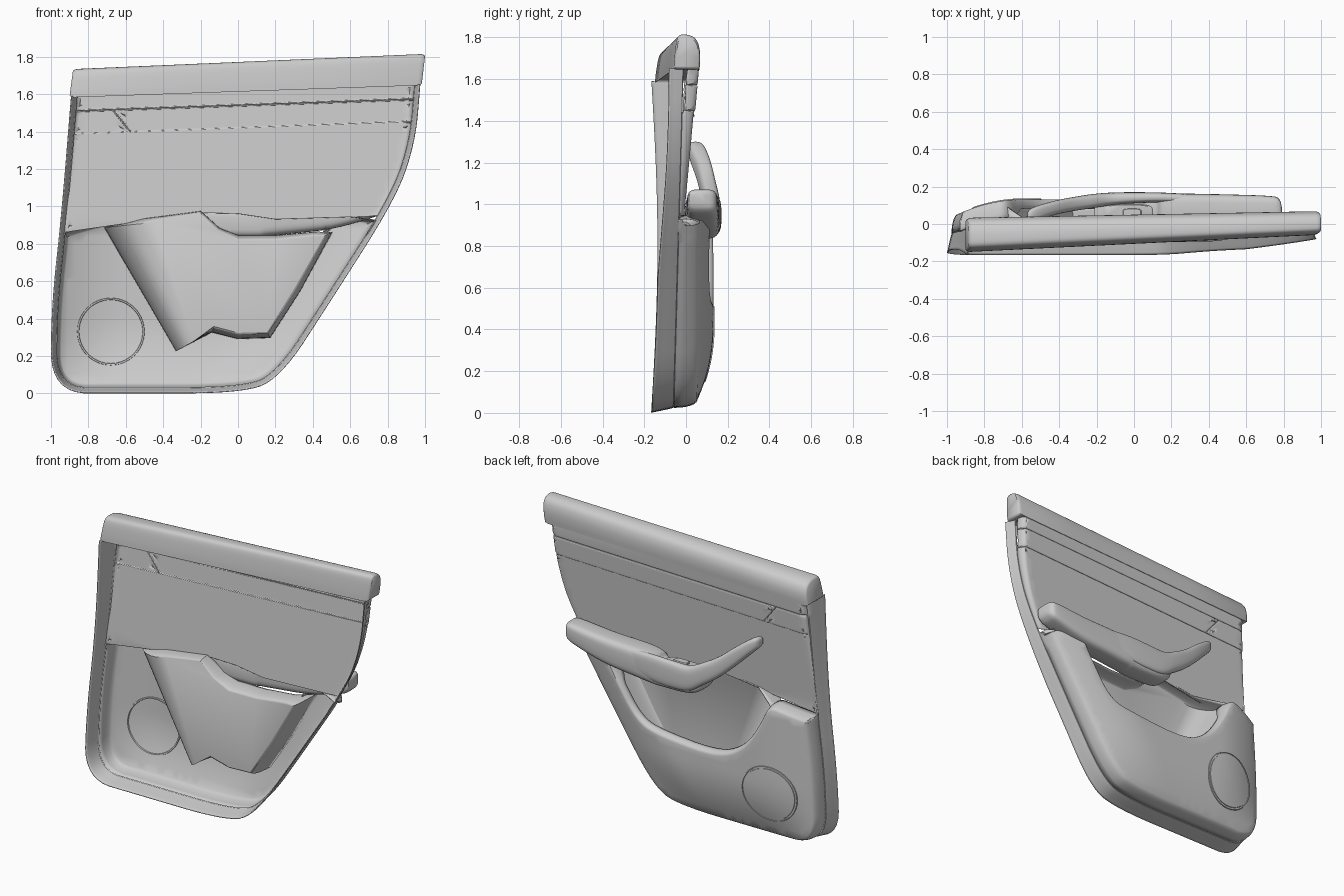
import bpy, bmesh
from math import ceil, cos, sin, pi, sqrt
from mathutils import Vector as V
from mathutils.geometry import delaunay_2d_cdt
from mathutils.kdtree import KDTree

if "Cube" in bpy.data.objects:
    bpy.data.objects.remove(bpy.data.objects["Cube"])


# ---------- 2D helpers (outlines live in the x-z plane, counter-clockwise) ----------
def chaikin(pts, it=3):
    pts = [V(p) for p in pts]
    for _ in range(it):
        out = [pts[0]]
        for a, b in zip(pts, pts[1:]):
            out += [a.lerp(b, .25), a.lerp(b, .75)]
        pts = out + [pts[-1]]
    return pts


def dense(pts, step=.03, closed=False):
    pts, out = [V(p) for p in pts], []
    for i in range(len(pts) - (0 if closed else 1)):
        a, b = pts[i], pts[(i + 1) % len(pts)]
        n = max(1, ceil((b - a).length / step))
        out += [a.lerp(b, k / n) for k in range(n)]
    return out if closed else out + [pts[-1]]


def offset(pts, d, closed=False):
    out, n = [], len(pts)
    for i, p in enumerate(pts):
        a = pts[i - 1] if closed or i else p
        b = pts[(i + 1) % n] if closed or i < n - 1 else p
        t1, t2 = (p - a), (b - p)
        t1 = t1.normalized() if t1.length > 1e-6 else t2.normalized()
        t2 = t2.normalized() if t2.length > 1e-6 else t1
        t = (t1 + t2).normalized()
        out.append(p + V((-t.y, t.x)) * d / max(.65, t.dot(t1)))
    return out


def clamp(t):
    return min(1, max(0, t))


def roll(d, w):
    return 1 - sqrt(1 - (1 - clamp(d / w)) ** 2)


# ---------- mesh helpers ----------
def finish(name, bm, thick=0, face_y=None, angle=35):
    bmesh.ops.remove_doubles(bm, verts=bm.verts, dist=.0004)
    bmesh.ops.recalc_face_normals(bm, faces=bm.faces)
    if face_y and sum(f.normal.y * f.calc_area() for f in bm.faces) * face_y < 0:
        bmesh.ops.reverse_faces(bm, faces=bm.faces)
    me = bpy.data.meshes.new(name)
    bm.to_mesh(me)
    bm.free()
    ob = bpy.data.objects.new(name, me)
    bpy.context.collection.objects.link(ob)
    if thick:
        m = ob.modifiers.new("thickness", 'SOLIDIFY')
        m.thickness, m.offset = thick, -1
    bpy.ops.object.select_all(action='DESELECT')
    bpy.context.view_layer.objects.active = ob
    ob.select_set(True)
    bpy.ops.object.shade_smooth_by_angle(angle=angle * pi / 180)


def loft(name, rings, closed=True, caps=True, thick=0, face_y=None, angle=35):
    bm = bmesh.new()
    vs = [[bm.verts.new(p) for p in r] for r in rings]
    n = len(rings[0])
    for a, b in zip(vs, vs[1:]):
        for i in range(n if closed else n - 1):
            j = (i + 1) % n
            bm.faces.new((a[i], a[j], b[j], b[i]))
    if caps:
        bm.faces.new(vs[-1])
        if caps != 'end':
            bm.faces.new(vs[0])
    finish(name, bm, thick, face_y, angle)


def panel(name, outline, yfunc, insets, thick=.006):
    """Sheet filling an outline: edge rings, gridded middle, depth from yfunc(x, z, inset)."""
    bm = bmesh.new()
    n, prev = len(outline), None
    for d in insets:
        pts = offset(outline, d, True)
        ring = [bm.verts.new((p.x, yfunc(p.x, p.y, d), p.y)) for p in pts]
        for i in range(n if prev else 0):
            bm.faces.new((prev[i], prev[(i + 1) % n], ring[(i + 1) % n], ring[i]))
        prev = ring
    grid = [V((i * .035, k * .035)) for i in range(-28, 29) for k in range(1, 48)]
    grid = [g for g in grid if min((g - p).length_squared for p in pts) > .0004]
    co, _, faces, *_ = delaunay_2d_cdt(pts + grid, [], [list(range(n))], 1, 1e-5)
    mid = [bm.verts.new((p.x, yfunc(p.x, p.y, insets[-1]), p.y)) for p in co]
    for f in faces:
        bm.faces.new([mid[i] for i in f])
    bmesh.ops.delete(bm, geom=[v for v in bm.verts if not v.link_faces], context='VERTS')
    finish(name, bm, thick, 1)


# ---------- shared outline and depth functions ----------
edge = dense(chaikin([(-.893, 1.59), (-.945, .95), (-1, .45), (-1, 0), (-.6, 0), (.0, 0), (.22, .07),
                      (.5, .5), (.85, 1.05), (.95, 1.35), (.975, 1.65)]))
inner = offset(edge, .024)
fine = dense(inner, .002)
tree = KDTree(len(fine))
for k, p in enumerate(fine):
    tree.insert((p.x, p.y, 0), k)
tree.balance()


def dist(x, z):
    return tree.find((x, z, 0))[2]


def side(z, sgn):
    return min((p for p in fine if p.x * sgn > .2), key=lambda p: abs(p.y - z)).x


def flange_y(x, z):
    return -.058 + .028 * z


def back_y(x, z):
    t = clamp((x - .2) / .8)
    return -.165 + .09 * t ** 1.5 + .03 * sin(pi * min(1, z / 1.6)) * (1 - min(1, t * 2))


def lower_face(x, z):
    b = 1
    for d in (x + .97, z - .03, (-(x - .3) * .77 + (z - .2) * .5) / .918):
        b *= 1 - (1 - clamp(d / .38)) ** 2
    return .04 + .092 * b


def upper_face(x, z):
    t = clamp((1.62 - z) / .7)
    return .036 + .018 * x - .06 * t


def lower_y(x, z, i):
    f = lower_face(x, z)
    lip_drop = (.05 + .06 * clamp((z - .76) / .1)) * roll(i, .028)
    return f - max((f - flange_y(x, z)) * roll(dist(x, z), .028), lip_drop)


def upper_y(x, z, i, lift=0.0, drop=0.0):
    f = upper_face(x, z) + lift - drop * roll(i, .008)
    return f - (f - flange_y(x, z)) * roll(dist(x, z), .028)


# ---------- rear flange around the sides and bottom ----------
rings = []
for d, t in ((0, 0), (.004, .12), (.01, .4), (.018, .75), (.024, .96), (.03, 1)):
    rings.append([(p.x, back_y(p.x, p.y) * (1 - t) + flange_y(p.x, p.y) * t, p.y) for p in offset(edge, d)])
loft("rear_flange", rings, closed=False, caps=False, thick=.006)

# ---------- lower trim with pocket lip ----------
body = [p for p in inner if p.y < (.87 if p.x < 0 else .93)]
lip = chaikin([body[-1], (.62, .95), (.5, .95), (.42, .8), (.27, .57), (.1, .53), (-.3, .5), (-.48, .58),
               (-.6, .74), (-.67, .93), (-.8, .9), body[0]])
RINGS = (0, .002, .006, .012, .019, .028)
panel("lower_trim", dense(body + lip[1:-1], closed=True), lower_y, RINGS)


# ---------- upper trim, belt inserts and the strip under the sill ----------
def line0(x): return 1.632 + .034 * x
def line1(x): return 1.54 + .035 * x
def line2(x): return 1.418 + .0375 * x


up = [p for p in inner if p.x < 0 and .845 < p.y < line2(p.x) - .01]
ur = [p for p in inner if p.x > 0 and .93 < p.y < line2(p.x) - .01]
zl, zr = line2(-.85), line2(.91)
ends = [V((side(zr, 1), zr)), V((side(zl, -1), zl))]
panel("upper_panel", dense([V((-.2, .965)), V((.0, .96)), V((.2, .93))] + ur + ends + up, closed=True),
      upper_y, RINGS)


def strip(name, lo, hi, x0, x1, top0, top1):
    q = [(x0, lo(x0)), (x1, lo(x1)), (top1, hi(top1)), (top0, hi(top0))]
    panel(name, dense(q, closed=True), lambda x, z, i: upper_y(x, z, i, .007, .008),
          (0, .002, .005, .009, .018, .028))


L, R = side, lambda z: side(z, 1)
strip("belt_insert_main", lambda x: line2(x) - .003, line1, -.571, R(1.452), -.668, R(1.573))
strip("belt_insert_end", lambda x: line2(x) - .003, line1, side(1.384, -1), -.571, side(1.51, -1), -.668)
strip("belt_upper_strip", line1, line0, side(1.51, -1), R(1.573), side(1.59, -1), R(1.645))

# ---------- window sill cap ----------
sec = chaikin([(0, 0), (.02, .3), (.1, .85), (.2, .99), (.4, 1.01), (.65, .98), (.88, .86), (.99, .6),
               (1.01, .3), (.98, 0)], 2)
rings = []
for t, s in ((0, .86), (.003, .94), (.012, 1), (.25, 1), (.5, 1), (.75, 1), (.988, 1), (.997, .94), (1, .86)):
    y0, y1 = -.15 + .092 * t, .032 + .036 * t
    z0, z1 = 1.582 + .065 * t, 1.733 + .081 * t
    rings.append([(-.9 + 1.883 * t + .017 * p.y, y0 + (y1 - y0) * (.5 + (p.x - .5) * s),
                   z0 + (z1 - z0) * (.5 + (p.y - .5) * s)) for p in sec])
loft("sill_cap", rings, angle=50)

# ---------- storage pocket tub behind the lip, its top tucked under the armrest ----------
front = [(-.71, .885), (-.33, .23), (-.14, .33), (0, .295), (.17, .3), (.33, .55), (.5, .86),
         (.42, .86), (.2, .84), (.0, .84), (-.1, .88), (-.2, .97), (-.5, .93)]
rear = [(-.52, .905), (-.24, .28), (-.13, .36), (0, .325), (.155, .33), (.3, .56), (.46, .84),
        (.4, .84), (.2, .815), (.0, .815), (-.11, .87), (-.2, .96), (-.45, .92)]
rings = []
for k in range(9):
    t = sin(k / 8 * pi / 2)
    r = []
    for i, (a, b) in enumerate(zip(front, rear)):
        p = V(a).lerp(V(b), 1 - sqrt(max(0, 1 - t * t)))
        y0 = lower_face(*a) - .008 if i < 7 else .01 if 7 <= i < 11 else upper_face(a[0], .95)
        y1 = -.095 + .018 * b[0]
        r.append((p.x, y0 + (y1 - y0) * t, p.y))
    rings.append(r)
loft("pocket_tub", rings, caps='end', thick=.005, face_y=1, angle=30)


# ---------- armrest and pull handle ----------
def bar(name, stations, power=.5, sub=5, n=32):
    st, full = [V(s) for s in stations], []
    for i in range(len(st) - 1):
        p0, p1, p2, p3 = st[max(0, i - 1)], st[i], st[i + 1], st[min(len(st) - 1, i + 2)]
        for k in range(sub):
            t = k / sub
            full.append(p1 + (p2 - p0) * .5 * t + (p0 - p1 * 2.5 + p2 * 2 - p3 * .5) * t * t
                        + (p1 * 1.5 - p2 * 1.5 + (p3 - p0) * .5) * t ** 3)
    full.append(st[-1])
    rings = []
    for x, y0, y1, z0, z1 in full:
        r = []
        for k in range(n):
            c, s = cos(2 * pi * k / n), sin(2 * pi * k / n)
            r.append((x, (y0 + y1) / 2 + (y1 - y0) / 2 * abs(c) ** power * (1 if c > 0 else -1),
                      (z0 + z1) / 2 + (z1 - z0) / 2 * abs(s) ** power * (1 if s > 0 else -1)))
        rings.append(r)
    loft(name, rings, angle=45)


bar("armrest_body", [(.79, .015, .09, 1.0, 1.055), (.775, .01, .135, .97, 1.068), (.72, .006, .15, .94, 1.07),
                     (.5, .0, .158, .88, 1.05), (.25, -.005, .163, .85, 1.04), (.15, -.005, .163, .84, 1.02),
                     (.1, -.005, .155, .835, .985), (-.1, -.01, .15, .84, .985), (-.18, -.01, .13, .87, .985),
                     (-.21, .0, .1, .92, .975)])
bar("pull_handle", [(.3, .11, .16, .9, 1.03), (.15, .115, .168, .87, 1.035), (0, .11, .17, .86, 1.03),
                    (-.12, .1, .168, .87, 1.03), (-.22, .085, .16, .93, 1.075), (-.32, .07, .145, 1.0, 1.135),
                    (-.42, .05, .125, 1.09, 1.215), (-.51, .02, .1, 1.18, 1.28), (-.555, .01, .08, 1.225, 1.3),
                    (-.57, .015, .06, 1.245, 1.29)], .65)


# ---------- switch plate and window switch ----------
def plate(name, x, y, z, sx, sy, h):
    rings = []
    for s, dz in ((1, 0), (1, h * .7), (.92, h)):
        rings.append([(x + sx * s * abs(cos(a)) ** .5 * (1 if cos(a) > 0 else -1),
                       y + sy * s * abs(sin(a)) ** .5 * (1 if sin(a) > 0 else -1), z + dz)
                      for a in (2 * pi * (k + .5) / 28 for k in range(28))])
    loft(name, rings)


plate("switch_plate", -.03, .06, .975, .13, .045, .02)
plate("window_switch", -.01, .06, .993, .05, .022, .014)

# ---------- speaker cover with its rim groove ----------
rings = []
for r, h in ((.187, -.004), (.184, .005), (.18, .005), (.177, -.012), (.173, -.012), (.17, .004), (.13, .005),
             (.08, .005), (.03, .005)):
    ring = []
    for k in range(56):
        x, z = -.68 + r * cos(2 * pi * k / 56), .33 + r * sin(2 * pi * k / 56)
        ring.append((x, lower_face(x, z) + h, z))
    rings.append(ring)
loft("speaker_cover", rings, caps='end', thick=.003, face_y=1, angle=30)
